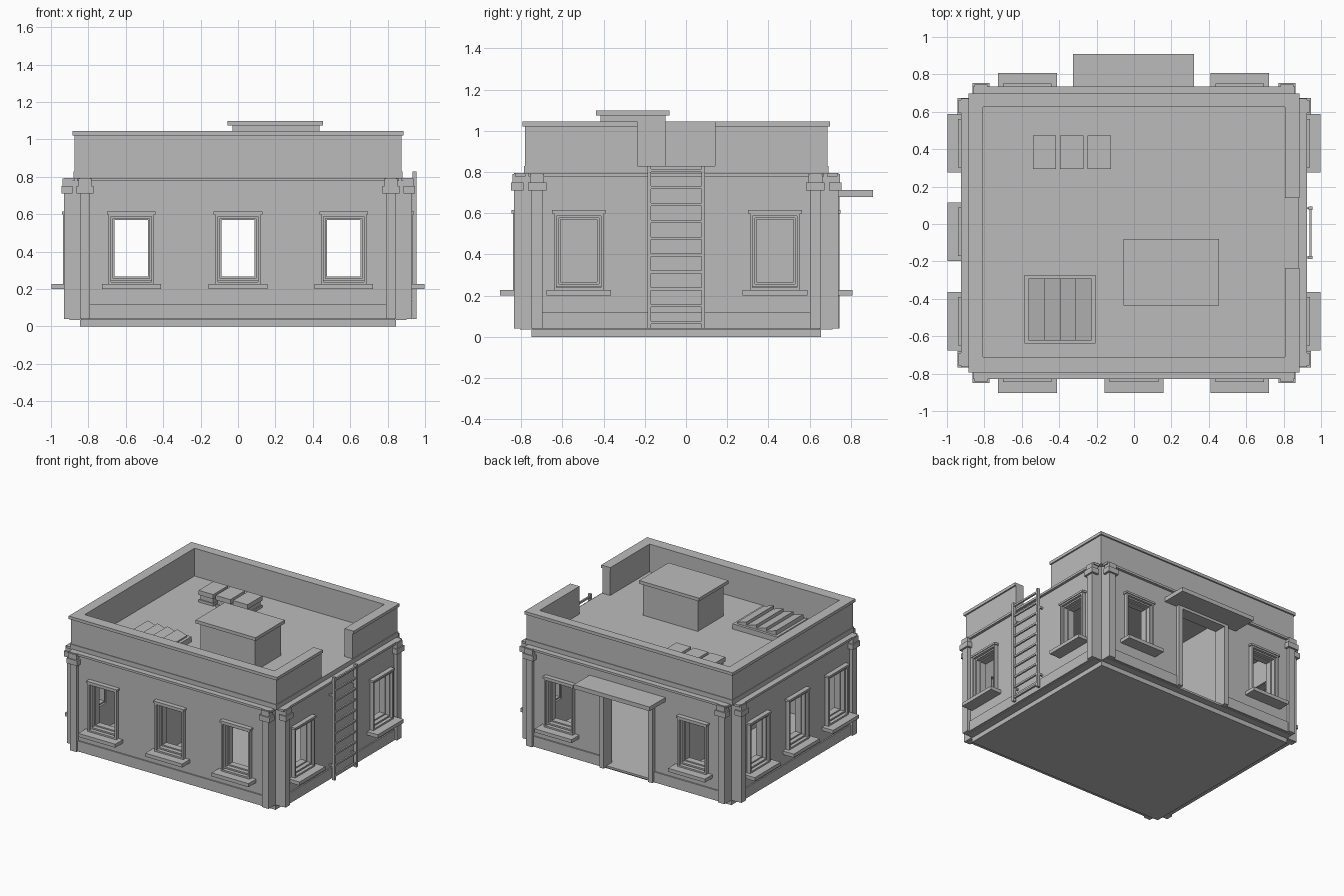
import bpy, bmesh
from mathutils import Vector

if "Cube" in bpy.data.objects:
    bpy.data.objects.remove(bpy.data.objects["Cube"])

stone = bpy.data.materials.new("plain_grey")
stone.diffuse_color = (0.5, 0.5, 0.5, 1)
stone.use_nodes = True
stone.node_tree.nodes["Principled BSDF"].inputs["Base Color"].default_value = stone.diffuse_color


def make(name, boxes):
    """One object made from axis-aligned boxes (x0, x1, y0, y1, z0, z1)."""
    bm = bmesh.new()
    for x0, x1, y0, y1, z0, z1 in boxes:
        vs = bmesh.ops.create_cube(bm, size=1)["verts"]
        for v in vs:
            v.co = Vector(((x0 + x1) / 2 + v.co.x * (x1 - x0),
                           (y0 + y1) / 2 + v.co.y * (y1 - y0),
                           (z0 + z1) / 2 + v.co.z * (z1 - z0)))
    return finish(name, bm)


def finish(name, bm):
    bmesh.ops.recalc_face_normals(bm, faces=bm.faces)
    me = bpy.data.meshes.new(name)
    bm.to_mesh(me)
    bm.free()
    me.materials.append(stone)
    ob = bpy.data.objects.new(name, me)
    bpy.context.collection.objects.link(ob)
    return ob


# wall planes: (axis pointing out, direction, plane position)
SIDES = {"front": ("y", -1, -0.81), "back": ("y", 1, 0.715),
         "left": ("x", -1, -0.905), "right": ("x", 1, 0.905)}


def on(side, u0, u1, d0, d1, z0, z1):
    """Box on a wall: u runs along the wall, d outwards from its plane."""
    axis, s, p = SIDES[side]
    a, b = sorted((p + s * d0, p + s * d1))
    return (u0, u1, a, b, z0, z1) if axis == "y" else (a, b, u0, u1, z0, z1)


WINDOWS = {"front": (-0.57, 0.0, 0.565), "back": (-0.57, 0.565),
           "left": (-0.52, -0.042, 0.432), "right": (-0.52, 0.432)}
WIN_Z0, WIN_Z1, FLOOR, TOP, THICK = 0.245, 0.59, 0.04, 0.795, 0.07
DOOR = (-0.2, 0.18, FLOOR, 0.66)


def ring(side, c, half, z0, z1, w, d0, d1):
    """Rectangular frame of bar width w."""
    return [on(side, c - half, c - half + w, d0, d1, z0, z1),
            on(side, c + half - w, c + half, d0, d1, z0, z1),
            on(side, c - half + w, c + half - w, d0, d1, z0, z0 + w),
            on(side, c - half + w, c + half - w, d0, d1, z1 - w, z1)]


for side, centres in WINDOWS.items():
    lo, hi = (-0.845, 0.845) if side in ("front", "back") else (-0.75, 0.655)
    # wall built as piers, sill panels and lintels around the openings
    holes = [(c - 0.11, c + 0.11, WIN_Z0, WIN_Z1) for c in centres]
    if side == "back":
        holes.append(DOOR)
    wall, u = [], lo
    for a, b, z0, z1 in sorted(holes):
        wall.append(on(side, u, a, -THICK, 0, FLOOR, TOP))
        if z0 > FLOOR:
            wall.append(on(side, a, b, -THICK, 0, FLOOR, z0))
        wall.append(on(side, a, b, -THICK, 0, z1, TOP))
        u = b
    wall.append(on(side, u, hi, -THICK, 0, FLOOR, TOP))
    make(side + "_wall", wall)

    # stepped window frames, head mouldings and sills
    frames, sills = [], []
    for c in centres:
        frames += ring(side, c, 0.122, 0.225, 0.602, 0.014, -0.01, 0.03)
        frames += ring(side, c, 0.109, 0.245, 0.589, 0.012, -0.04, 0.012)
        frames += ring(side, c, 0.098, 0.257, 0.578, 0.009, -THICK, -0.02)
        frames.append(on(side, c - 0.13, c + 0.13, -0.01, 0.036, 0.6, 0.615))
        sills.append(on(side, c - 0.157, c + 0.157, -0.01, 0.093, 0.2, 0.227))
    make(side + "_window_frames", frames)
    make(side + "_window_sills", sills)

    # corner pilasters with capitals
    pil = []
    for c in (lo + 0.027, hi - 0.027):
        pil.append(on(side, c - 0.027, c + 0.027, -0.02, 0.026, FLOOR, TOP))
        pil.append(on(side, c - 0.045, c + 0.045, -0.02, 0.04, 0.71, 0.75))
        pil.append(on(side, c - 0.034, c + 0.034, -0.02, 0.032, 0.75, 0.79))
    make(side + "_pilasters", pil)

    # plinth band, interrupted by the doorway, and thin cornice
    spans = [(lo + 0.054, hi - 0.054)]
    if side == "back":
        spans = [(lo + 0.054, DOOR[0]), (DOOR[1], hi - 0.054)]
    make(side + "_plinth", [on(side, a, b, -0.01, 0.01, FLOOR, 0.12) for a, b in spans])
    make(side + "_cornice", [on(side, lo - 0.015, hi + 0.015, -0.03, 0.02, 0.778, TOP)])

# foundation, inner partition and roof slab
make("foundation", [(-0.845, 0.845, -0.75, 0.655, 0, 0.04),
                    (-0.9, 0.9, -0.745, 0.65, 0.035, 0.05),
                    (-0.84, 0.84, -0.805, 0.71, 0.035, 0.05)])
make("inner_partition", [(-0.31, -0.27, -0.76, 0.67, 0.04, 0.8)])
make("roof_slab", [(-0.88, 0.88, -0.787, 0.692, 0.79, 0.83)])

# door surround and canopy
make("door_frame", [on("back", DOOR[0] - 0.035, DOOR[0], -THICK, 0.03, FLOOR, 0.69),
                    on("back", DOOR[1], DOOR[1] + 0.035, -THICK, 0.03, FLOOR, 0.69),
                    on("back", DOOR[0], DOOR[1], -THICK, 0.03, 0.66, 0.69)])
make("door_canopy", [on("back", -0.325, 0.32, -0.01, 0.193, 0.68, 0.712)])


# parapet with an opening on the ladder side, plus coping
def parapet(x, xi, y0, y0i, y1, y1i, z0, z1):
    return [(-x, x, y0, y0i, z0, z1), (-x, x, y1i, y1, z0, z1),
            (-x, -xi, y0i, y1i, z0, z1),
            (xi, x, y0i, -0.235, z0, z1), (xi, x, 0.14, y1i, z0, z1)]


make("parapet", parapet(0.875, 0.81, -0.782, -0.712, 0.687, 0.628, 0.825, 1.025))
make("parapet_coping", parapet(0.886, 0.808, -0.793, -0.71, 0.698, 0.626, 1.022, 1.045))

# roof hatch house
make("roof_house", [(-0.03, 0.435, -0.415, -0.1, 0.825, 1.078)])
make("roof_house_lid", [(-0.055, 0.455, -0.437, -0.08, 1.075, 1.1)])

# row of three small roof units
units = []
for x in (-0.54, -0.395, -0.248):
    units += [(x, x + 0.124, 0.293, 0.473, 0.828, 0.85),
              (x + 0.008, x + 0.116, 0.301, 0.465, 0.85, 0.885),
              (x, x + 0.124, 0.293, 0.473, 0.885, 0.92)]
make("roof_units", units)

# louvred skylight: low box with tilted slats running along y
make("skylight_base", [(-0.585, -0.205, -0.64, -0.272, 0.828, 0.87)])
bm = bmesh.new()
n, w = 4, 0.335 / 4
for i in range(n):
    x = -0.563 + i * w
    prof = [(x, 0.865), (x + w, 0.865), (x + w, 0.88), (x, 0.905)]
    f = bm.faces.new([bm.verts.new((px, -0.622, pz)) for px, pz in prof])
    top = bmesh.ops.extrude_face_region(bm, geom=[f])["geom"]
    bmesh.ops.translate(bm, vec=(0, 0.33, 0),
                        verts=[g for g in top if isinstance(g, bmesh.types.BMVert)])
finish("skylight_slats", bm)

# ladder: rails, rungs and wall brackets
rails = [(0.932, 0.955, y, y + 0.018, 0.04, 0.83) for y in (-0.188, 0.075)]
rungs = [(0.937, 0.95, -0.175, 0.08, 0.062 + i * 0.082, 0.076 + i * 0.082) for i in range(10)]
brackets = [(0.9, 0.945, y, y + 0.01, z, z + 0.014)
            for y in (-0.184, 0.079) for z in (0.14, 0.68)]
make("ladder_rails", rails)
make("ladder_rungs", rungs)
make("ladder_brackets", brackets)
